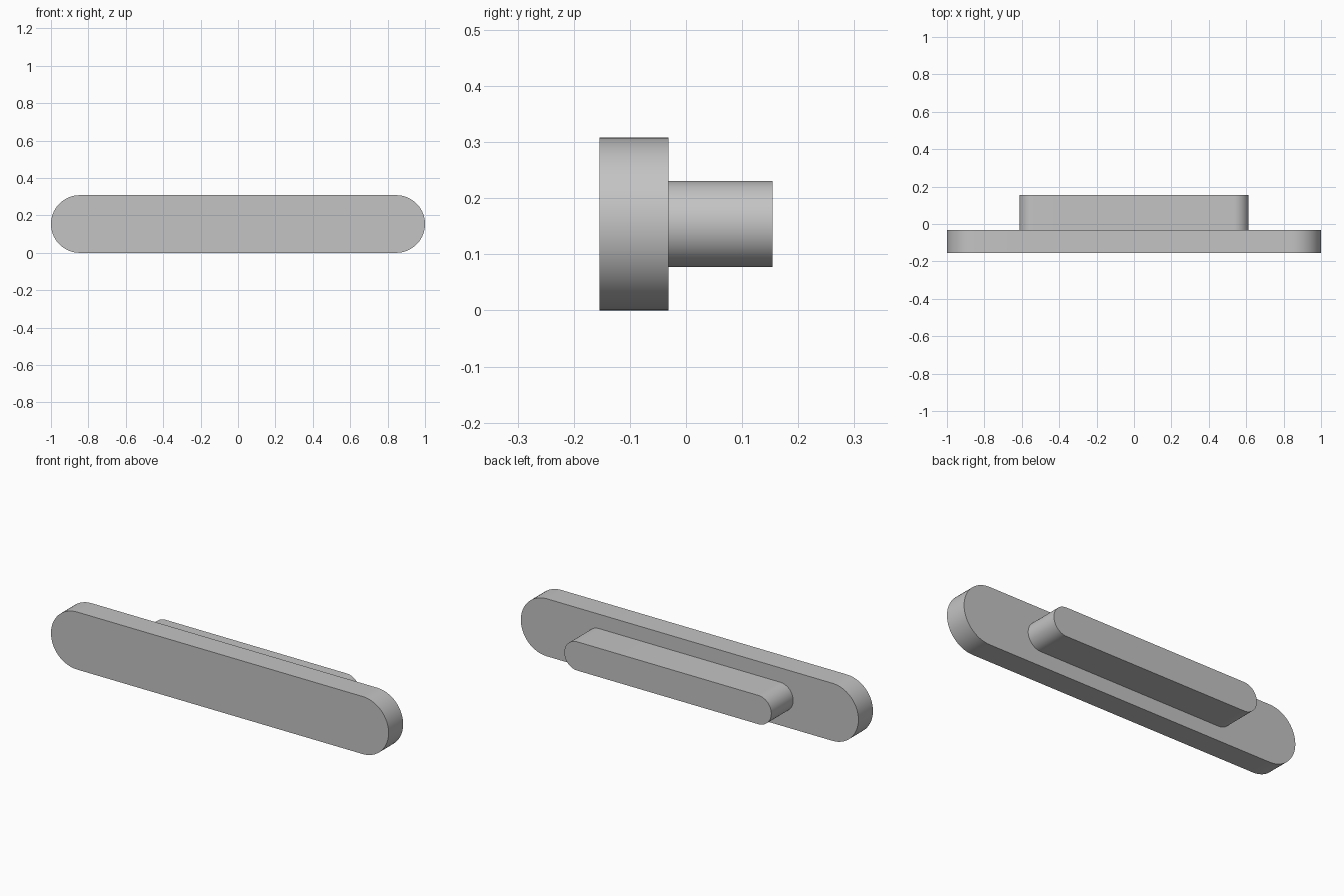
import bpy
import bmesh
from math import pi, sin, cos

cube = bpy.data.objects.get("Cube")
if cube:
    bpy.data.objects.remove(cube, do_unlink=True)

grey = bpy.data.materials.new("plain grey")
grey.use_nodes = True
colour = (0.55, 0.55, 0.55, 1)
grey.diffuse_color = colour
grey.node_tree.nodes["Principled BSDF"].inputs["Base Color"].default_value = colour

MID_Z = 0.154
STEPS = 32


def rounded_bar(name, half_length, radius, y_front, y_back):
    """Stadium outline in the xz plane, extruded along y."""
    bm = bmesh.new()
    outline = []
    for side in (1, -1):
        for i in range(STEPS + 1):
            a = -pi / 2 + pi * i / STEPS
            x = side * (half_length - radius + radius * cos(a))
            z = MID_Z + side * radius * sin(a)
            outline.append(bm.verts.new((x, y_front, z)))
    face = bm.faces.new(outline)
    result = bmesh.ops.extrude_face_region(bm, geom=[face])
    moved = [v for v in result["geom"] if isinstance(v, bmesh.types.BMVert)]
    bmesh.ops.translate(bm, verts=moved, vec=(0, y_back - y_front, 0))
    bmesh.ops.recalc_face_normals(bm, faces=bm.faces)
    mesh = bpy.data.meshes.new(name)
    bm.to_mesh(mesh)
    bm.free()
    mesh.materials.append(grey)
    obj = bpy.data.objects.new(name, mesh)
    bpy.context.collection.objects.link(obj)
    # Smooth round ends, crisp rims
    bpy.ops.object.select_all(action="DESELECT")
    obj.select_set(True)
    bpy.context.view_layer.objects.active = obj
    bpy.ops.object.shade_smooth_by_angle()
    return obj


# Wide front plate and the narrower bar behind it
rounded_bar("front_plate", 1.0, MID_Z, -0.154, -0.031)
rounded_bar("rear_bar", 0.613, 0.077, -0.031, 0.154)
